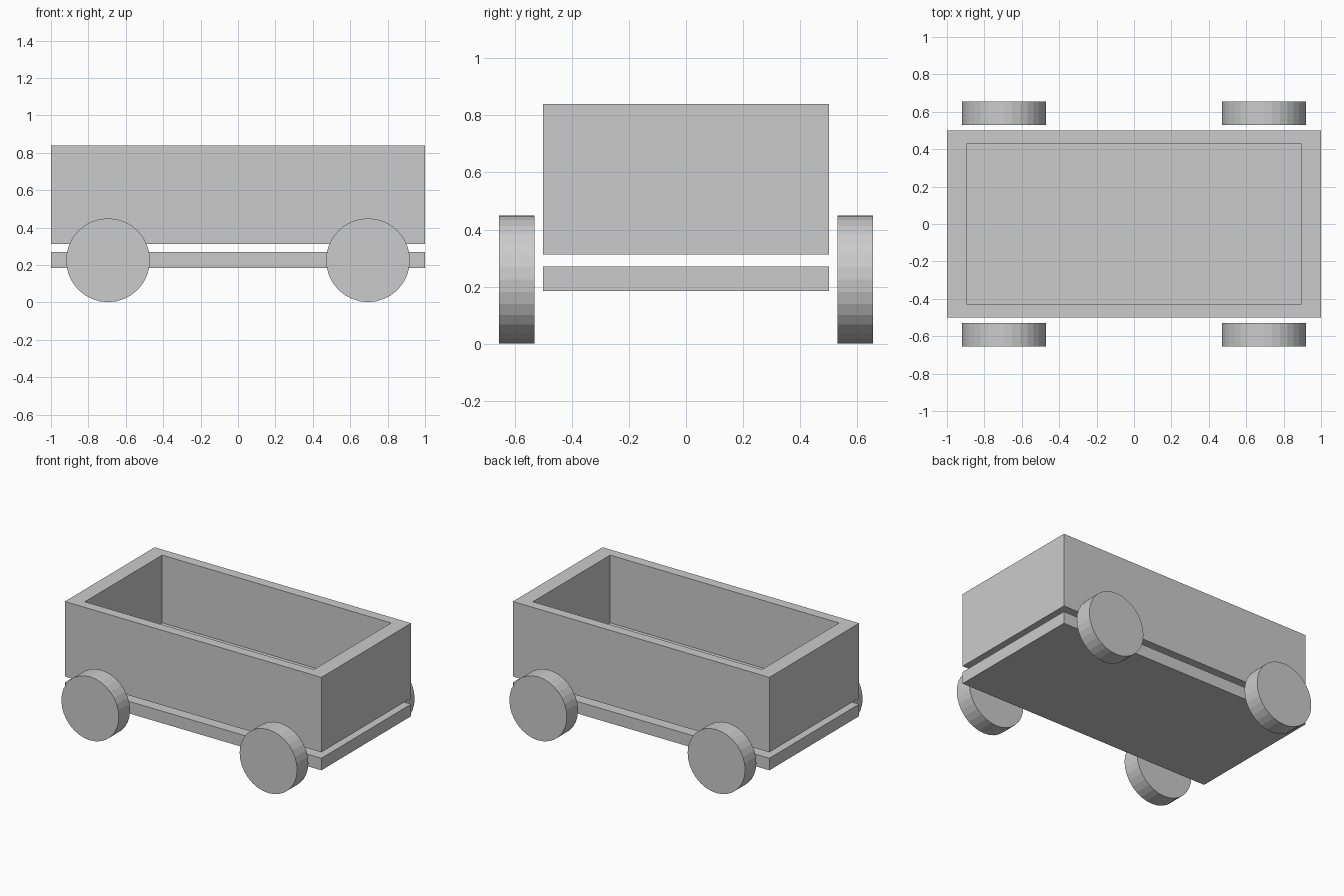
import bpy, bmesh, math
from mathutils import Matrix

if "Cube" in bpy.data.objects:
    bpy.data.objects.remove(bpy.data.objects["Cube"])


def make_object(name, bm):
    bmesh.ops.recalc_face_normals(bm, faces=bm.faces)
    mesh = bpy.data.meshes.new(name)
    bm.to_mesh(mesh)
    bm.free()
    obj = bpy.data.objects.new(name, mesh)
    bpy.context.collection.objects.link(obj)
    return obj


def box(x, y, z0, z1):
    bm = bmesh.new()
    bmesh.ops.create_cube(bm, size=1, matrix=Matrix.Translation((0, 0, (z0 + z1) / 2))
                          @ Matrix.Diagonal((2 * x, 2 * y, z1 - z0, 1)))
    return bm


# Flat chassis plank
make_object("chassis", box(1.0, 0.5, 0.185, 0.27))

# Open cart body: the top face is inset, then sunk to form the inner floor
TOP, FLOOR = 0.84, 0.363
bm = box(1.0, 0.5, 0.312, TOP)
bm.normal_update()
top = max(bm.faces, key=lambda f: f.calc_center_median().z)
bmesh.ops.inset_individual(bm, faces=[top], thickness=0.05)
for v in top.verts:
    v.co.x = math.copysign(0.893, v.co.x)
    v.co.y = math.copysign(0.43, v.co.y)
sunk = bmesh.ops.extrude_discrete_faces(bm, faces=[top])["faces"]
for v in sunk[0].verts:
    v.co.z = FLOOR
make_object("cart_body", bm)

# Four wheels
for x_name, sx in (("left", -1), ("right", 1)):
    for y_name, sy in (("front", -1), ("back", 1)):
        bm = bmesh.new()
        bmesh.ops.create_cone(bm, cap_ends=True, segments=32, radius1=0.224, radius2=0.224,
                              depth=0.125, matrix=Matrix.Rotation(math.pi / 2, 4, 'X'))
        wheel = make_object(f"wheel_{y_name}_{x_name}", bm)
        wheel.location = (sx * 0.695, sy * 0.592, 0.226)
